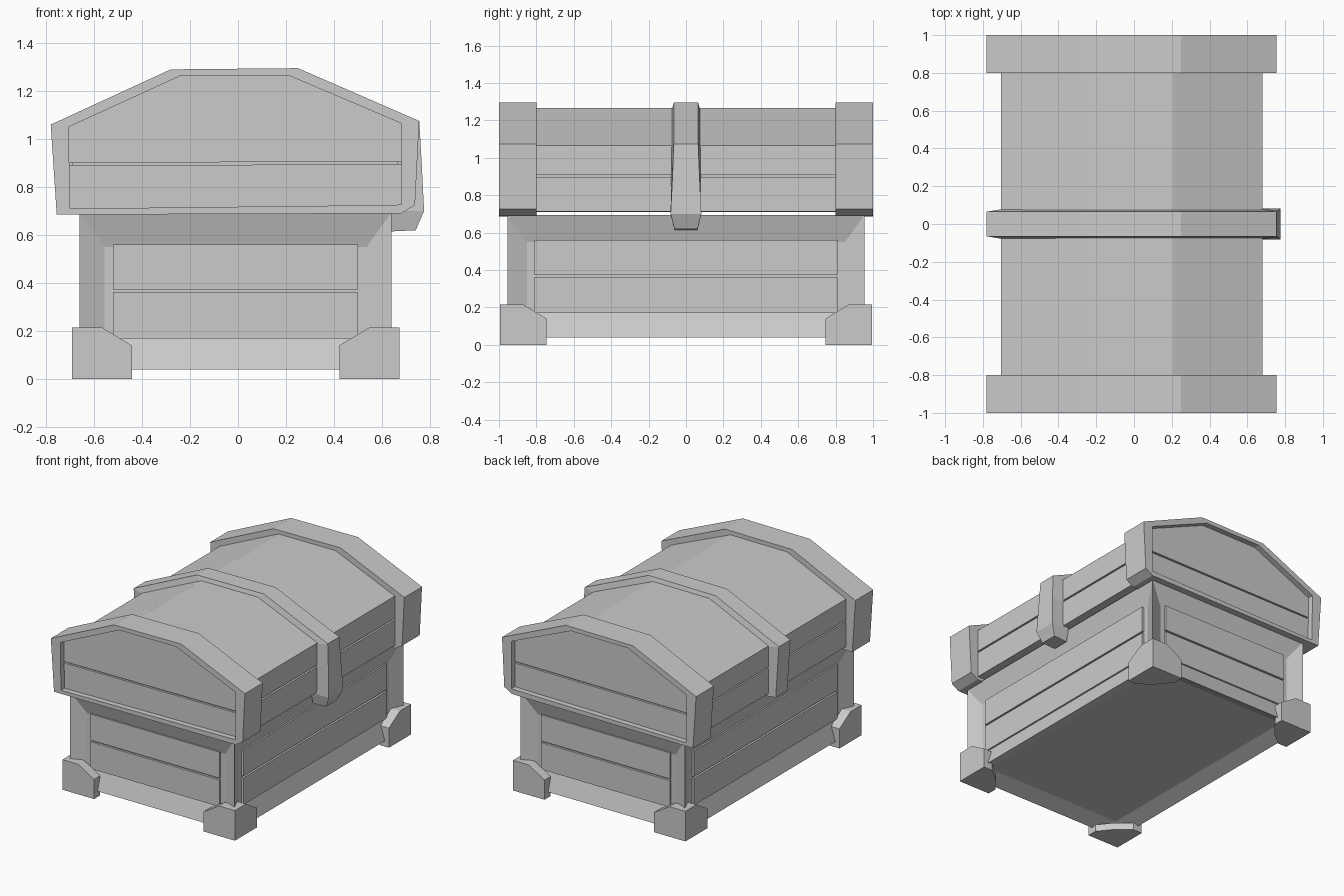
import bpy, bmesh

if "Cube" in bpy.data.objects:
    bpy.data.objects.remove(bpy.data.objects["Cube"])


def loft(name, rings, closed=False):
    """Skin equal-length rings of points; cap the ends unless closed."""
    bm = bmesh.new()
    vs = [[bm.verts.new(p) for p in r] for r in rings]
    n, m = len(vs[0]), len(vs)
    for i in range(m if closed else m - 1):
        a, b = vs[i], vs[(i + 1) % m]
        for j in range(n):
            k = (j + 1) % n
            bm.faces.new((a[j], a[k], b[k], b[j]))
    if not closed:
        bm.faces.new(vs[0])
        bm.faces.new(vs[-1])
    bmesh.ops.recalc_face_normals(bm, faces=bm.faces)
    return finish(name, bm)


def finish(name, bm):
    me = bpy.data.meshes.new(name)
    bm.to_mesh(me)
    bm.free()
    ob = bpy.data.objects.new(name, me)
    bpy.context.collection.objects.link(ob)
    return ob


def ring(profile, y):
    return [(x, y, z) for x, z in profile]


def prism(name, profile, y0, y1):
    return loft(name, [ring(profile, y0), ring(profile, y1)])


def box(name, x0, x1, y0, y1, z0, z1):
    return prism(name, [(x0, z0), (x1, z0), (x1, z1), (x0, z1)], y0, y1)


# Body: framed box with sunken panels on the sides and bottom
body = box("body_frame", -0.66, 0.64, -0.955, 0.955, 0.04, 0.695)
bm = bmesh.new()
bm.from_mesh(body.data)
bm.normal_update()
sunk = [f for f in bm.faces if f.normal.z < 0.5]
bmesh.ops.inset_individual(bm, faces=sunk, thickness=0.148, depth=0)
for f in sunk:
    n = f.normal.copy()
    for v in f.verts:
        v.co -= n * 0.045
        if abs(n.z) < 0.5:
            v.co.z = 0.18 if v.co.z < 0.37 else 0.55
bm.to_mesh(body.data)
bm.free()

# Body planks with a narrow groove between them
for label, z0, z1 in (("lower", 0.17, 0.362), ("upper", 0.374, 0.56)):
    box("body_side_plank_" + label, -0.63, 0.61, -0.81, 0.81, z0, z1)
    box("body_end_plank_" + label, -0.52, 0.50, -0.925, 0.925, z0, z1)

# Corner feet: two notched plates and a chamfered base
notch = [(0, 0), (0.25, 0), (0.25, 0.14), (0.125, 0.215), (0, 0.215)]
base = [(0, 0), (0.25, 0), (0.25, 0.07), (0.17, 0.17), (0.07, 0.25), (0, 0.25)]
for sx in (-1, 1):
    for sy in (-1, 1):
        def place(a, b, z):
            return (-0.01 + sx * (0.682 - a), sy * (0.995 - b), z)
        loft("foot_end_plate", [[place(a, t, z) for a, z in notch] for t in (0, 0.07)])
        loft("foot_side_plate", [[place(t, a, z) for a, z in notch] for t in (0, 0.07)])
        loft("foot_base", [[place(a, b, z) for a, b in base] for z in (0, 0.05)])

# Lid: two plank layers around a slightly smaller core
prism("lid_lower_plank", [(-0.705, 0.71), (0.68, 0.712), (0.68, 0.895), (-0.705, 0.89)], -0.96, 0.96)
prism("lid_upper_plank", [(-0.705, 0.90), (0.68, 0.907), (0.68, 1.065), (0.21, 1.265),
                          (-0.24, 1.263), (-0.705, 1.05)], -0.96, 0.96)
box("lid_core", -0.69, 0.665, -0.945, 0.945, 0.80, 1.0)

# Heavy rims around both lid ends
outer = [(-0.755, 0.685), (0.68, 0.69), (0.737, 0.725), (0.755, 1.075),
         (0.25, 1.295), (-0.28, 1.29), (-0.78, 1.06)]
inner = [(-0.70, 0.71), (0.64, 0.725), (0.68, 0.727), (0.68, 1.065),
         (0.21, 1.265), (-0.24, 1.263), (-0.705, 1.05)]
for s in (-1, 1):
    loft("lid_end_rim", [ring(outer, s * 0.8), ring(outer, s), ring(inner, s),
                         ring(inner, s * 0.8)], closed=True)

# Centre strap with bevelled sides, ending in the clasp on the +x side
path = [(-0.755, 0.69, 0.065, -0.69, 0.69, 0.08), (-0.78, 1.06, 0.065, -0.69, 1.04, 0.08),
        (-0.28, 1.29, 0.065, -0.24, 1.24, 0.08), (0.25, 1.295, 0.065, 0.21, 1.24, 0.08),
        (0.755, 1.075, 0.065, 0.66, 1.05, 0.08), (0.765, 0.90, 0.072, 0.66, 0.90, 0.08),
        (0.775, 0.70, 0.082, 0.635, 0.70, 0.082), (0.74, 0.62, 0.062, 0.635, 0.615, 0.062)]
loft("centre_strap_and_clasp", [[(x, -w, z), (x, w, z), (u, h, v), (u, -h, v)]
                                for x, z, w, u, v, h in path])
